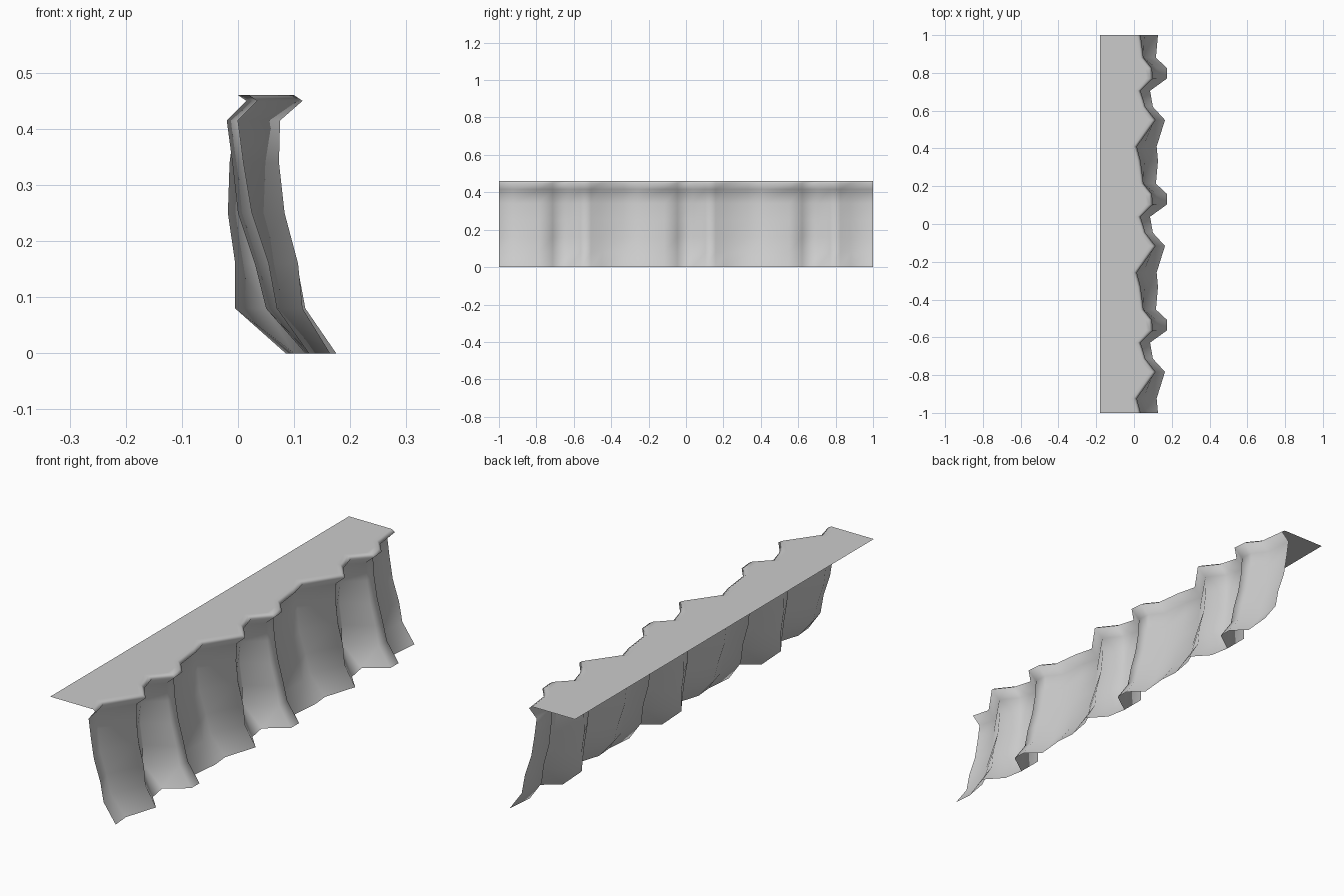
import bpy, bmesh

# Heights of the rows running up the cliff wall, ending at the lip
HEIGHTS = [0, .08, .16, .25, .34, .415, .45]
TOP, BACK_X, PERIOD = .46, -.18, 2 / 3

# One repeating stretch: y offset, then x at each height
COLUMNS = [
    (0.000, [.127, .070, .055, .025, .010, .000, .035]),
    (0.077, [.120, .050, .030, .000, -.010, -.020, .015]),
    (0.217, [.164, .115, .107, .083, .073, .075, .115]),
    (0.287, [.100, .050, .040, .025, .020, .020, .060]),
    (0.372, [.085, -.005, -.005, -.018, -.015, -.005, .035]),
    (0.437, [.175, .120, .105, .080, .065, .060, .100]),
    (0.492, [.175, .120, .100, .075, .060, .055, .095]),
    (0.547, [.116, .060, .050, .025, .015, .010, .050]),
]


def add_column(bm, y, xs):
    pts = list(zip(xs, HEIGHTS))
    # Rounded lip, then the flat ground running to the back edge
    pts += [(xs[-1] - .015, TOP), (xs[-1] - .035, TOP), (BACK_X, TOP)]
    return [bm.verts.new((x, y, z)) for x, z in pts]


# Cliff sheet: three repeats plus the closing column
bm = bmesh.new()
rows = [add_column(bm, -1 + k * PERIOD + dy, xs)
        for k in range(3) for dy, xs in COLUMNS]
rows.append(add_column(bm, 1, COLUMNS[0][1]))
for a, b in zip(rows, rows[1:]):
    for i in range(len(a) - 1):
        bm.faces.new((a[i], b[i], b[i + 1], a[i + 1])).smooth = True

mesh = bpy.data.meshes.new("cliff_edge")
bm.to_mesh(mesh)
bm.free()
cliff = bpy.data.objects.new("cliff_edge", mesh)
bpy.context.collection.objects.link(cliff)
